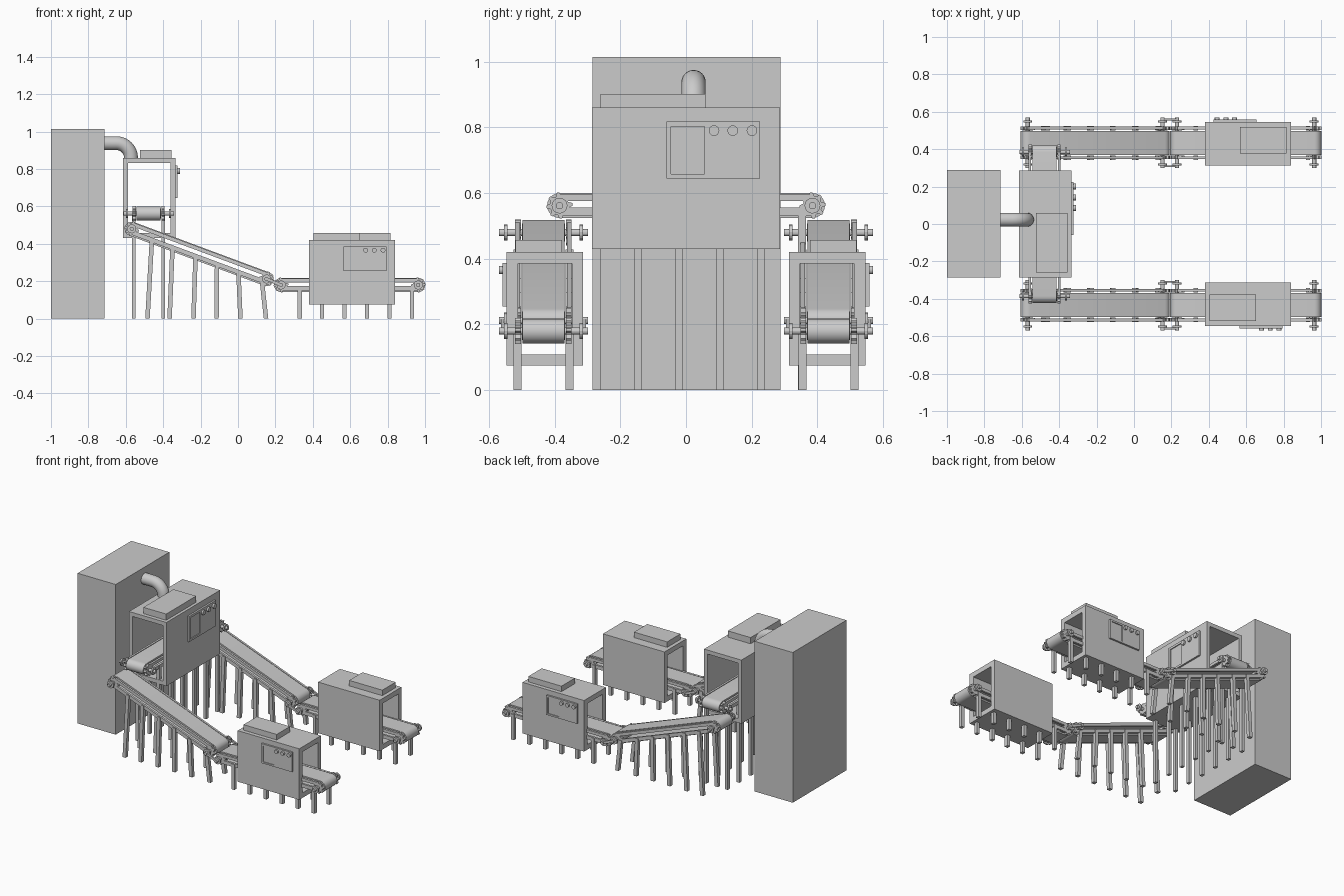
import bpy, bmesh, math
from mathutils import Matrix, Vector

if "Cube" in bpy.data.objects:
    bpy.data.objects.remove(bpy.data.objects["Cube"])


def make(name, bm, mat=None):
    if mat is not None:
        bm.transform(mat)
    bmesh.ops.recalc_face_normals(bm, faces=bm.faces)
    me = bpy.data.meshes.new(name)
    bm.to_mesh(me)
    bm.free()
    ob = bpy.data.objects.new(name, me)
    bpy.context.collection.objects.link(ob)
    return ob


def add_box(bm, lo, hi):
    lo, hi = Vector(lo), Vector(hi)
    m = Matrix.Translation((lo + hi) / 2) @ Matrix.Diagonal((*(hi - lo), 1))
    bmesh.ops.create_cube(bm, size=1, matrix=m)


def box(name, lo, hi, mat=None):
    bm = bmesh.new()
    add_box(bm, lo, hi)
    return make(name, bm, mat)


def add_rod(bm, a, b, r, n=16):
    a, b = Vector(a), Vector(b)
    d = b - a
    m = Matrix.Translation((a + b) / 2) @ d.to_track_quat('Z', 'Y').to_matrix().to_4x4()
    bmesh.ops.create_cone(bm, cap_ends=True, segments=n, radius1=r, radius2=r, depth=d.length, matrix=m)


def add_prism(bm, pts, y0, y1):
    """Closed x-z outline extruded along y."""
    f = bm.faces.new([bm.verts.new((x, y0, z)) for x, z in pts])
    ext = bmesh.ops.extrude_face_region(bm, geom=[f])
    vs = [v for v in ext['geom'] if isinstance(v, bmesh.types.BMVert)]
    bmesh.ops.translate(bm, verts=vs, vec=(0, y1 - y0, 0))


def stadium(L, r, n=10):
    out = []
    for i in range(2 * n + 2):
        right = i <= n
        a = math.pi / 2 - math.pi * (i if right else i - 1) / n
        out.append(((L / 2 if right else -L / 2) + r * math.cos(a), r * math.sin(a)))
    return out


def smooth(ob):
    bpy.ops.object.select_all(action='DESELECT')
    ob.select_set(True)
    bpy.context.view_layer.objects.active = ob
    bpy.ops.object.shade_smooth_by_angle()


def conveyor(name, L, mat):
    # looped belt: outer and inner stadium bridged into a thin band
    bm = bmesh.new()
    rings = [[bm.verts.new((x, y, z)) for x, z in stadium(L, r)]
             for y, r in ((-.064, .038), (.064, .038), (.064, .027), (-.064, .027))]
    for k in range(4):
        A, B = rings[k], rings[(k + 1) % 4]
        for i in range(len(A)):
            j = (i + 1) % len(A)
            bm.faces.new((A[i], A[j], B[j], B[i]))
    smooth(make(name + "_belt", bm, mat))
    # two bars along each side
    bm = bmesh.new()
    for s in (-1, 1):
        for z0, z1 in ((.014, .034), (-.03, -.006)):
            y = sorted((s * .072, s * .086))
            add_box(bm, (-L / 2, y[0], z0), (L / 2, y[1], z1))
    make(name + "_side_rails", bm, mat)
    # toothed end rollers with axle and collars
    bm = bmesh.new()
    for x in (-L / 2, L / 2):
        pts = []
        for k in range(32):
            r = .040 if k % 4 < 2 else .029
            a = 2 * math.pi * k / 32
            pts.append((x + r * math.cos(a), r * math.sin(a)))
        for s in (-1, 1):
            add_prism(bm, pts, s * .068, s * .086)
            add_rod(bm, (x, s * .110, 0), (x, s * .120, 0), .024)
        add_rod(bm, (x, -.066, 0), (x, .066, 0), .027)
        add_rod(bm, (x, -.135, 0), (x, .135, 0), .011)
    make(name + "_rollers", bm, mat)


def housing(name, L, W, H, t, lid, panel, mat):
    """Open-ended tunnel along local x, panel on local -y; z starts at 0."""
    bm = bmesh.new()
    o = [(-W / 2, 0), (W / 2, 0), (W / 2, H), (-W / 2, H)]
    i = [(-W / 2 + t, t), (W / 2 - t, t), (W / 2 - t, H - t), (-W / 2 + t, H - t)]
    rings = [[bm.verts.new((x, y, z)) for y, z in p]
             for x, p in ((-L / 2, o), (L / 2, o), (L / 2, i), (-L / 2, i))]
    for k in range(4):
        A, B = rings[k], rings[(k + 1) % 4]
        for a in range(4):
            b = (a + 1) % 4
            bm.faces.new((A[a], A[b], B[b], B[a]))
    make(name + "_tunnel", bm, mat)
    x0, x1, y0, y1, h = lid
    box(name + "_lid", (x0, y0, H), (x1, y1, H + h), mat)
    # control panel: plate with a framed recessed screen and three knobs
    x0, x1, z0, z1 = panel
    w, h, f = x1 - x0, z1 - z0, -W / 2
    bm = bmesh.new()
    sx0, sx1, sz0, sz1 = x0 + .05 * w, x0 + .41 * w, z0 + .08 * h, z0 + .91 * h
    d = .012
    for lo, hi in (((x0, z0), (x1, sz0)), ((x0, sz1), (x1, z1)),
                   ((x0, sz0), (sx0, sz1)), ((sx1, sz0), (x1, sz1))):
        add_box(bm, (lo[0], f - d, lo[1]), (hi[0], f, hi[1]))
    make(name + "_control_panel", bm, mat)
    box(name + "_screen", (sx0, f - .006, sz0), (sx1, f, sz1), mat)
    bm = bmesh.new()
    for u in (.51, .71, .915):
        c = (x0 + u * w, z0 + .84 * h)
        add_rod(bm, (c[0], f - d, c[1]), (c[0], f - d - .012, c[1]), .056 * w, 24)
    smooth(make(name + "_knobs", bm, mat))


# main cabinet and elbow pipe
box("main_cabinet", (-1, -.285, 0), (-.715, .288, 1.015))
bm = bmesh.new()
path = [(-.73, .938, 0)] + [(-.65 + .078 * math.sin(a), .86 + .078 * math.cos(a), a)
                            for a in [math.pi / 2 * k / 10 for k in range(11)]]
N, prev = 24, None
for x, z, a in path:
    ring = [bm.verts.new((x + .037 * math.cos(2 * math.pi * k / N) * math.sin(a),
                          .023 + .037 * math.sin(2 * math.pi * k / N),
                          z + .037 * math.cos(2 * math.pi * k / N) * math.cos(a))) for k in range(N)]
    if prev:
        for k in range(N):
            bm.faces.new((prev[k], prev[(k + 1) % N], ring[(k + 1) % N], ring[k]))
    prev = ring
smooth(make("elbow_pipe", bm))

# upper station: housing and cross conveyor run along y, panel faces +x
turn = Matrix.Rotation(math.pi / 2, 4, 'Z')
housing("upper_housing", .572, .28, .43, .027, (-.26, .06, -.12, .05, .042), (-.06, .225, .215, .388),
        Matrix.Translation((-.475, 0, .43)) @ turn)
conveyor("cross_conveyor", .77, Matrix.Translation((-.478, 0, .562)) @ turn)
bm = bmesh.new()
for k in range(6):
    for x in (-.557, -.399):
        y = -.272 + .125 * k
        add_box(bm, (x - .01, y - .012, 0), (x + .01, y + .012, .556))
make("cross_conveyor_legs", bm)

# two mirrored lines: sloped conveyor, link, flat conveyor and housing
A, B = Vector((-.568, 0, .48)), Vector((.153, 0, .212))
tilt = math.atan2(A.z - B.z, B.x - A.x)
for s, side in ((-1, "front"), (1, "back")):
    yc = s * .434
    mid = (A + B) / 2 + Vector((0, yc, 0))
    conveyor(side + "_sloped_conveyor", (B - A).length, Matrix.Translation(mid) @ Matrix.Rotation(tilt, 4, 'Y'))
    conveyor(side + "_flat_conveyor", .733, Matrix.Translation((.597, yc, .18)))
    # slightly fanned legs under the slope
    bm = bmesh.new()
    for bot, top in ((-.484, -.46), (-.366, -.35), (-.238, -.227), (-.115, -.112), (.013, .002), (.15, .127)):
        zt = A.z - (top - A.x) * math.tan(tilt) - .012
        for o in (-.079, .079):
            add_prism(bm, [(bot - .012, 0), (bot + .012, 0), (top + .012, zt), (top - .012, zt)],
                      yc + o - .012, yc + o + .012)
    make(side + "_sloped_legs", bm)
    # straight legs under the flat conveyor
    bm = bmesh.new()
    for k in range(6):
        x = .33 + .12 * k
        for o in (-.079, .079):
            add_box(bm, (x - .011, yc + o - .012, 0), (x + .011, yc + o + .012, .172))
    make(side + "_flat_legs", bm)
    # drive links joining neighbouring axles
    bm = bmesh.new()
    for o in (-.125, .125):
        add_prism(bm, [(.153, .203), (.23, .171), (.23, .189), (.153, .221)], yc + o - .005, yc + o + .005)
    make(side + "_drive_links", bm)
    m = Matrix.Translation((.61, s * .4295, .075))
    if s > 0:
        m = m @ Matrix.Rotation(math.pi, 4, 'Z')
    housing(side + "_housing", .46, .233, .345, .034, (-.205, .043, -.09, .052, .037),
            (-.045, .185, .18, .312), m)
